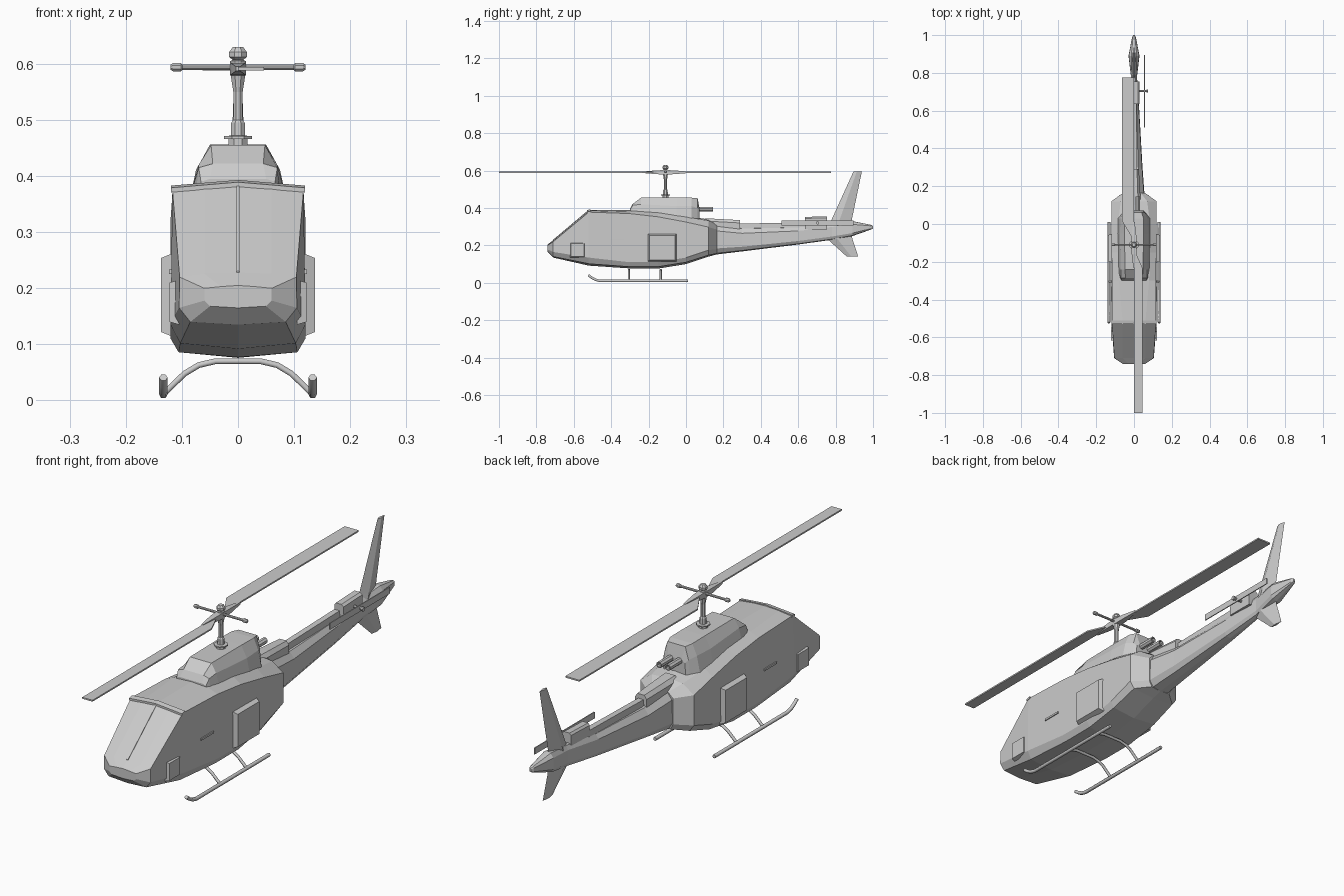
import bpy, bmesh, math
from mathutils import Vector

if "Cube" in bpy.data.objects:
    bpy.data.objects.remove(bpy.data.objects["Cube"])

grey = bpy.data.materials.new("light_grey")
grey.use_nodes = True
colour = (0.6, 0.6, 0.6, 1)
grey.diffuse_color = colour
grey.node_tree.nodes["Principled BSDF"].inputs["Base Color"].default_value = colour


def finish(name, bm):
    bmesh.ops.recalc_face_normals(bm, faces=bm.faces)
    mesh = bpy.data.meshes.new(name)
    bm.to_mesh(mesh)
    bm.free()
    mesh.materials.append(grey)
    obj = bpy.data.objects.new(name, mesh)
    bpy.context.scene.collection.objects.link(obj)
    return obj


def loft(name, rings):
    """Skin a list of closed rings and cap both ends."""
    bm = bmesh.new()
    loops = [[bm.verts.new(p) for p in ring] for ring in rings]
    n = len(loops[0])
    for a, b in zip(loops, loops[1:]):
        for i in range(n):
            j = (i + 1) % n
            bm.faces.new((a[i], a[j], b[j], b[i]))
    bm.faces.new(loops[0])
    bm.faces.new(loops[-1])
    return finish(name, bm)


def mirrored_ring(y, half):
    """Ring in the xz plane from the points of its +x half."""
    left = [(-x, z) for x, z in reversed(half) if x > 0]
    return [(x, y, z) for x, z in half + left]


def slab(name, x0, x1, y0, y1, z0, z1, inset=0.0):
    """Box whose x1 side may be drawn in by an inset."""
    def side(x, d):
        return [(x, y0 + d, z0 + d), (x, y1 - d, z0 + d), (x, y1 - d, z1 - d), (x, y0 + d, z1 - d)]
    return loft(name, [side(x0, 0), side(x1, inset)])


def lathe(name, centre, profile, axis="Z", sides=8):
    """Turn (radius, height) pairs about an axis."""
    quat = Vector({"X": (1, 0, 0), "Y": (0, 1, 0), "Z": (0, 0, 1)}[axis]).to_track_quat("Z", "Y")
    angles = [math.tau * (i + 0.5) / sides for i in range(sides)]
    return loft(name, [[Vector(centre) + quat @ Vector((r * math.cos(a), r * math.sin(a), h))
                        for a in angles] for r, h in profile])


def tube(name, points, radius):
    curve = bpy.data.curves.new(name, "CURVE")
    curve.dimensions = "3D"
    curve.bevel_depth = radius
    curve.bevel_resolution = 1
    curve.use_fill_caps = True
    spline = curve.splines.new("POLY")
    spline.points.add(len(points) - 1)
    for point, co in zip(spline.points, points):
        point.co = (*co, 1)
    curve.materials.append(grey)
    obj = bpy.data.objects.new(name, curve)
    bpy.context.scene.collection.objects.link(obj)
    return obj


# Cabin: y, keel z, then (x, z) of chine, lower side, upper side, roof edge, and ridge z
cabin = [
    (-.74, .165, (.05, .168), (.06, .178), (.06, .2), (.03, .203), .205),
    (-.71, .135, (.085, .14), (.105, .165), (.104, .22), (.06, .226), .228),
    (-.52, .092, (.103, .102), (.12, .135), (.117, .378), (.06, .385), .388),
    (-.3, .077, (.106, .086), (.12, .11), (.117, .37), (.08, .385), .39),
    (-.15, .076, (.106, .086), (.12, .11), (.118, .353), (.085, .375), .38),
    (0, .1, (.105, .11), (.12, .135), (.12, .325), (.085, .352), .36),
    (.12, .14, (.1, .148), (.12, .175), (.12, .298), (.07, .332), .338),
    (.165, .152, (.045, .157), (.058, .18), (.057, .285), (.035, .305), .315),
]
loft("cabin", [mirrored_ring(y, [(0, keel), *pts, (0, ridge)]) for y, keel, *pts, ridge in cabin])

# Tail boom with its pointed end: y, half width, bottom, top
boom = [(.15, .056, .15, .315), (.3, .045, .168, .292), (.6, .028, .205, .298),
        (.78, .016, .23, .318), (.89, .029, .25, .33), (.99, .01, .285, .31), (1, .004, .292, .304)]
loft("tail_boom", [mirrored_ring(y, [(0, b), (w * .7, b + (t - b) * .04), (w, b + (t - b) * .2),
                                     (w * .95, b + (t - b) * .78), (w * .5, b + (t - b) * .98), (0, t)])
                   for y, w, b, t in boom])

# Engine cowling: y, base half width, base z, shoulder half width, shoulder z, top half width, top z
cowl = [(-.3, .068, .37, .066, .39, .05, .395), (-.285, .075, .37, .07, .415, .045, .422),
        (-.24, .085, .365, .07, .42, .048, .455), (-.05, .088, .35, .075, .41, .05, .456),
        (.03, .085, .34, .07, .41, .05, .455), (.062, .06, .335, .055, .4, .04, .452),
        (.072, .05, .335, .045, .39, .03, .4)]
loft("engine_cowling", [mirrored_ring(y, [(0, zb), (xb, zb), (xs, zs), (xt, zt), (0, zt)])
                        for y, xb, zb, xs, zs, xt, zt in cowl])

# Windscreen post and lip
loft("windscreen_post", [[(-.003, y, z), (.003, y, z), (.003, y, z + .005), (-.003, y, z + .005)]
                         for y, z in ((-.71, .226), (-.52, .386))])
loft("windscreen_lip", [[(x, y, z + dz) for y, dz in ((-.53, -.008), (-.51, -.006), (-.51, .004), (-.53, 0))]
                        for x, z in ((-.119, .379), (0, .389), (.119, .379))])

# Paired parts on both sides
for s, side in ((1, "left"), (-1, "right")):
    slab(f"{side}_door", s * .115, s * .137, -.205, -.05, .113, .263, .009)
    slab(f"{side}_front_step", s * .105, s * .122, -.62, -.54, .135, .215, .005)
    slab(f"{side}_handle", s * .115, s * .123, -.41, -.33, .225, .233)
    tube(f"{side}_skid", [(s * .133, y, z) for y, z in
                          ((-.522, .041), (-.505, .028), (-.485, .017), (-.46, .0105), (.01, .0105))], .0075)
    lathe(f"{side}_exhaust", (s * .02, .05, .393), [(.013, 0), (.013, .095), (.009, .095), (.009, .08)], "Y")
    lathe(f"{side}_bar_weight", (s * .098, -.11, .594),
          [(.004, 0), (.008, .004), (.008, .018), (.005, .022)] if s > 0 else
          [(.005, -.022), (.008, -.018), (.008, -.004), (.004, 0)], "X")

# Skid cross tubes
arch = [(0, .07), (.04, .07), (.07, .063), (.095, .048), (.118, .026), (.132, .012)]
for y, label in ((-.305, "front"), (-.135, "rear")):
    path = [(-x, y, z) for x, z in reversed(arch[1:])] + [(x, y, z) for x, z in arch]
    tube(f"{label}_cross_tube", path, .006)

# Boom spine and gearbox fairing
loft("spine_housing", [mirrored_ring(y, [(0, .27), (w, .27), (w, t - .015), (w * .6, t), (0, t)])
                       for y, w, t in ((.1, .035, .345), (.165, .033, .342), (.29, .026, .335))])
loft("spine", [mirrored_ring(y, [(0, .27), (.015, .27), (.012, t), (0, t)])
               for y, t in ((.28, .316), (.64, .324))])
loft("gearbox_fairing", [[(-.012, y, .285), (.03, y, .285), (.03, y, t - .008), (.02, y, t),
                          (-.005, y, t), (-.012, y, t - .008)] for y, t in ((.635, .352), (.755, .356))])


def fin(name, levels):
    """Vertical fin: each level is z, leading y, trailing y, half thickness."""
    loft(name, [[(0, a, z), (h, a + (b - a) * .4, z), (0, b, z), (-h, a + (b - a) * .4, z)]
                for z, a, b, h in levels])


fin("upper_fin", [(.29, .755, .88, .018), (.33, .775, .885, .016), (.594, .895, .94, .006)])
fin("lower_fin", [(.26, .74, .885, .016), (.235, .755, .89, .015), (.142, .858, .92, .005)])

# Tail rotor
slab("tail_rotor_blades", .053, .057, .51, .895, .307, .333)
lathe("tail_rotor_shaft", (.015, .704, .32), [(.006, 0), (.006, .05), (.009, .05), (.009, .058)], "X")

# Mast, swashplate and hub
lathe("mast", (0, -.11, 0), [(.018, .44), (.018, .466), (.027, .466), (.027, .471), (.014, .472),
                             (.013, .495), (.009, .5), (.009, .55), (.015, .585), (.015, .605),
                             (.01, .607), (.017, .612), (.017, .621), (.01, .63)])
lathe("stabiliser_bar", (0, -.11, .594), [(.005, -.105), (.005, .105)], "X")

# Main rotor blades with tapered roots
for name, d, chord, length in (("front_blade", -1, .046, .89), ("rear_blade", 1, .063, .885)):
    outline = [(0, .02), (0, length), (chord, length), (chord, .125)]
    loft(name, [[(-d * x, -.11 + d * y, z) for x, y in outline] for z in (.588, .594)])
    loft(f"{name}_grip", [[(-h, -.11 + d * y, .591 - t), (h, -.11 + d * y, .591 - t),
                           (h, -.11 + d * y, .591 + t), (-h, -.11 + d * y, .591 + t)]
                          for y, h, t in ((0, .014, .012), (.05, .012, .01), (.12, .004, .004))])
